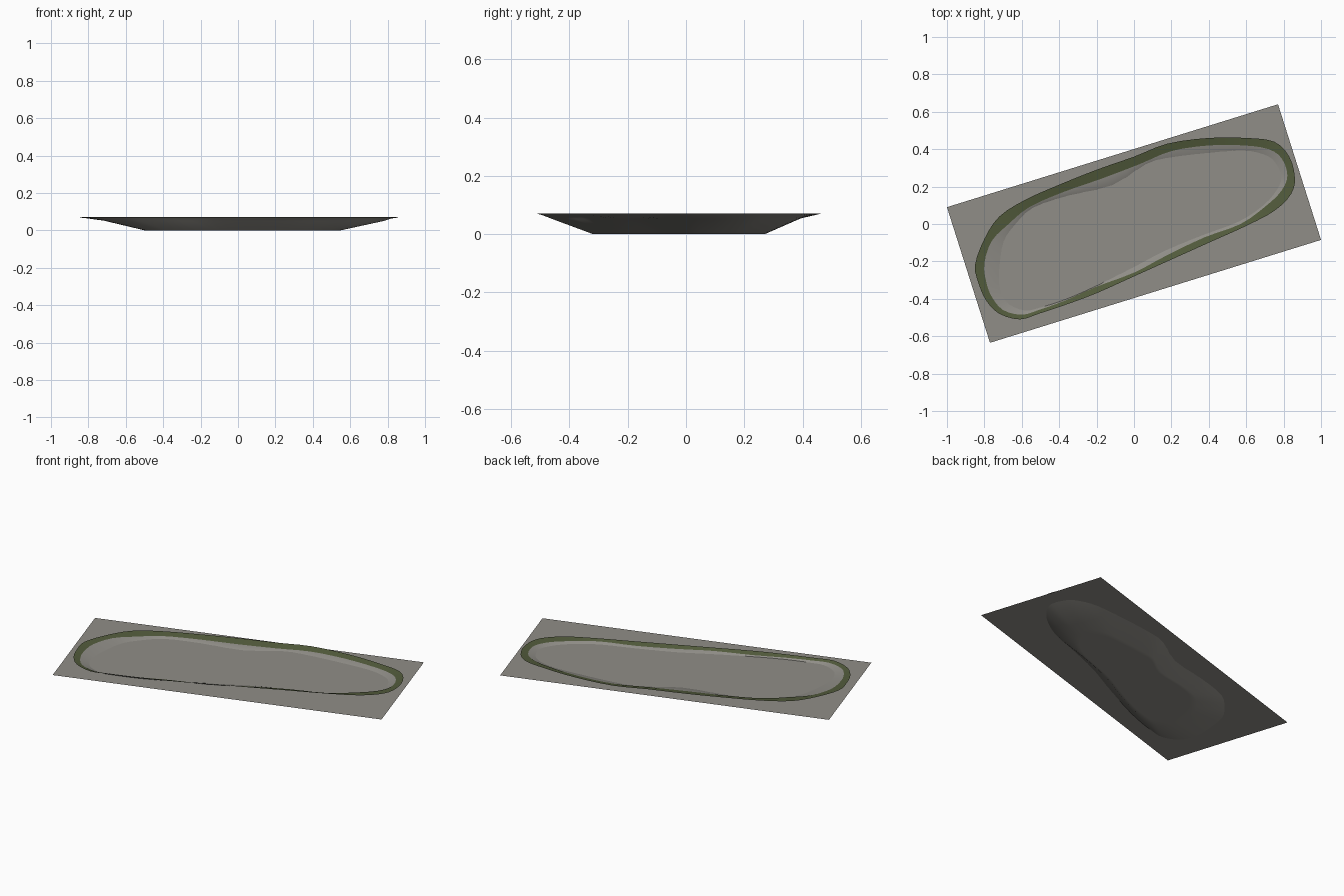
import bpy, bmesh
from mathutils import Vector

if "Cube" in bpy.data.objects:
    bpy.data.objects.remove(bpy.data.objects["Cube"])

TOP = 0.071     # height of the bank's rim
WATER = 0.053   # height of the flat water sheet

# Closed outlines, counter-clockwise: rim, inner edge of the mossy strip, waterline
RIM = [(-.85, -.22), (-.83, -.32), (-.79, -.41), (-.72, -.48), (-.61, -.51), (-.51, -.48),
       (-.36, -.43), (-.20, -.37), (0, -.28), (.20, -.19), (.40, -.10), (.60, -.01),
       (.75, .07), (.84, .16), (.86, .25), (.83, .36), (.75, .44), (.60, .46), (.40, .46),
       (.18, .43), (0, .36), (-.20, .29), (-.40, .21), (-.58, .13), (-.72, .04), (-.80, -.08)]
STRIP = [(-.80, -.21), (-.79, -.31), (-.76, -.39), (-.70, -.46), (-.60, -.485), (-.51, -.46),
         (-.37, -.41), (-.20, -.335), (0, -.26), (.18, -.165), (.38, -.07), (.57, 0),
         (.71, .10), (.79, .18), (.82, .26), (.79, .35), (.72, .40), (.59, .42), (.40, .42),
         (.20, .39), (.03, .32), (-.18, .24), (-.38, .17), (-.56, .09), (-.67, 0), (-.76, -.09)]
SHORE = [(-.71, -.21), (-.715, -.31), (-.70, -.38), (-.66, -.43), (-.58, -.46), (-.50, -.445),
         (-.36, -.40), (-.19, -.325), (-.01, -.23), (.16, -.14), (.36, -.06), (.56, .015),
         (.69, .10), (.76, .18), (.785, .25), (.75, .33), (.69, .37), (.58, .39), (.40, .375),
         (.20, .35), (.07, .32), (-.11, .20), (-.36, .145), (-.54, .085), (-.63, 0), (-.69, -.09)]
CORNERS = [(-1, .09), (-.77, -.635), (1, -.085), (.77, .64)]


def material(name, rgb):
    m = bpy.data.materials.new(name)
    m.diffuse_color = (*rgb, 1)
    m.use_nodes = True
    m.node_tree.nodes["Principled BSDF"].inputs["Base Color"].default_value = m.diffuse_color
    return m


def rounded(pts, steps=3):
    """Closed Catmull-Rom curve through the points."""
    p = [Vector(q) for q in pts]
    n, out = len(p), []
    for i in range(n):
        a, b, c, d = p[i - 1], p[i], p[(i + 1) % n], p[(i + 2) % n]
        for k in range(steps):
            t = k / steps
            out.append(0.5 * (2 * b + (c - a) * t + (2 * a - 5 * b + 4 * c - d) * t ** 2
                              + (3 * b - a - 3 * c + d) * t ** 3))
    return out


def loft(rings, name, mat, cap=False, smooth=False):
    """Skin a stack of closed rings, outermost first."""
    bm = bmesh.new()
    loops = [[bm.verts.new(p) for p in r] for r in rings]
    for a, b in zip(loops, loops[1:]):
        for i in range(len(a)):
            j = (i + 1) % len(a)
            bm.faces.new((a[i], a[j], b[j], b[i]))
    if cap:
        bm.faces.new(loops[-1])
    me = bpy.data.meshes.new(name)
    bm.to_mesh(me)
    bm.free()
    ob = bpy.data.objects.new(name, me)
    bpy.context.collection.objects.link(ob)
    me.materials.append(mat)
    for p in me.polygons:
        p.use_smooth = smooth
    return ob


def lip(x):
    """The strip's inner edge dips more along the middle than at the ends."""
    return 0.066 - 0.006 * (1 - min(1, abs(x) / 0.75) ** 2)


grey = material("warm_grey", (0.28, 0.27, 0.245))
moss = material("moss_green", (0.085, 0.105, 0.045))
rim, strip, shore = rounded(RIM), rounded(STRIP), rounded(SHORE)

# Flat rectangular water sheet, cutting through the basin
loft([[(x, y, WATER) for x, y in CORNERS]], "water_sheet", grey, cap=True)

# Basin: gentle bank down to the waterline, then sloping walls and a flat floor
loft([[(x, y, TOP - .001) for x, y in rim],
      [(x, y, lip(x) - .002) for x, y in strip],
      [(x, y, WATER - .001) for x, y in shore],
      [(x * .695, y * .695, 0) for x, y in shore],
      [(x * .62, y * .62, 0) for x, y in shore]],
     "pond_basin", grey, cap=True, smooth=True)

# Mossy strip lying on the bank
loft([[(x, y, TOP) for x, y in rim],
      [(x, y, lip(x)) for x, y in strip]],
     "bank_strip", moss, smooth=True)
